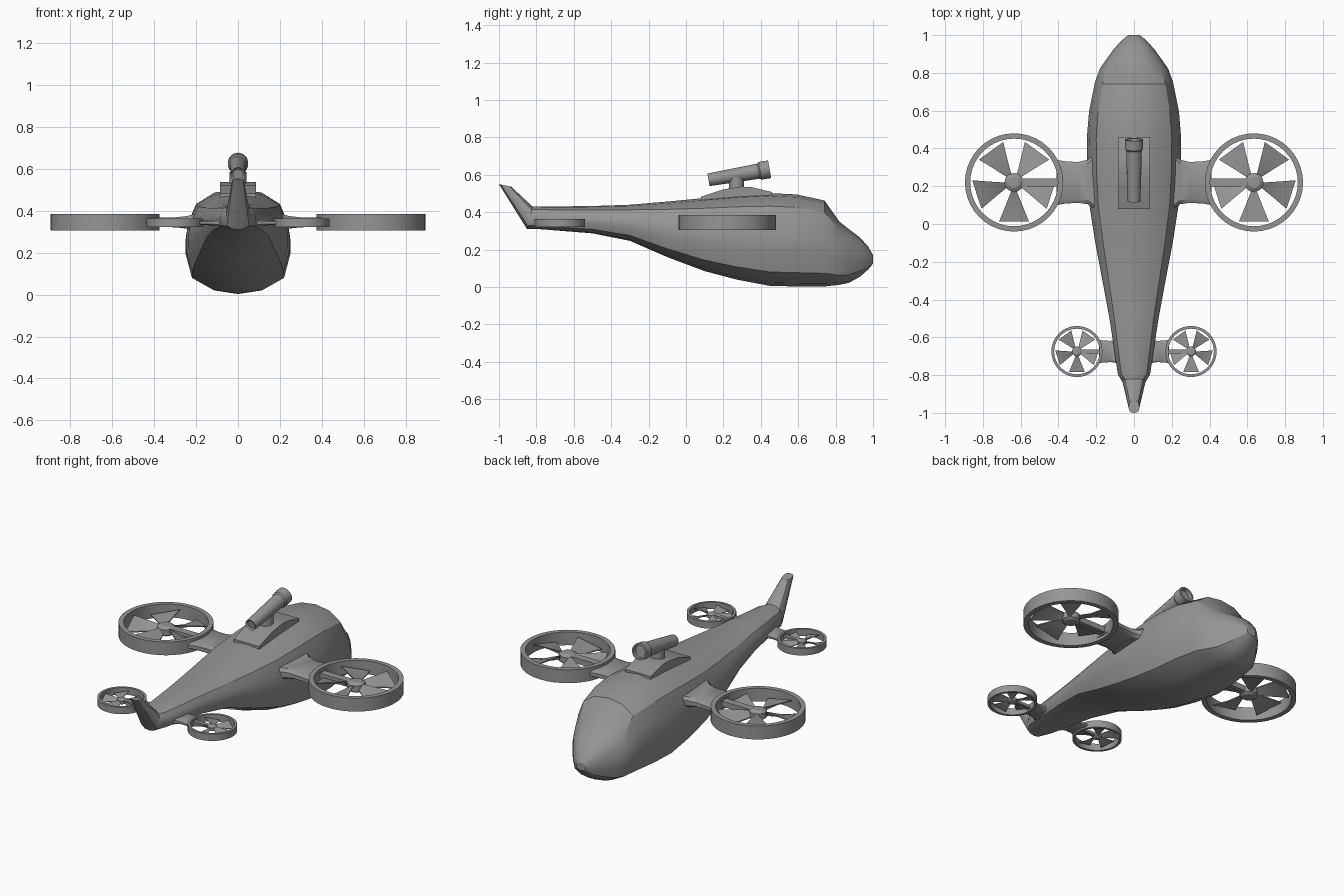
import bpy, bmesh, math
from mathutils import Vector, Matrix

if "Cube" in bpy.data.objects:
    bpy.data.objects.remove(bpy.data.objects["Cube"])

grey = bpy.data.materials.new("hull grey")
grey.diffuse_color = (0.3, 0.3, 0.3, 1)
grey.use_nodes = True
grey.node_tree.nodes["Principled BSDF"].inputs["Base Color"].default_value = grey.diffuse_color


def finish(name, bm, angle=30):
    bmesh.ops.recalc_face_normals(bm, faces=bm.faces)
    me = bpy.data.meshes.new(name)
    bm.to_mesh(me)
    bm.free()
    ob = bpy.data.objects.new(name, me)
    bpy.context.collection.objects.link(ob)
    me.materials.append(grey)
    bpy.ops.object.select_all(action='DESELECT')
    ob.select_set(True)
    bpy.context.view_layer.objects.active = ob
    bpy.ops.object.shade_smooth_by_angle(angle=math.radians(angle))
    return ob


def loft(bm, rings, closed=False):
    """Skin a list of point rings; cap the ends unless the rings form a loop."""
    vs = [[bm.verts.new(p) for p in r] for r in rings]
    n = len(vs[0])
    pairs = list(zip(vs, vs[1:])) + ([(vs[-1], vs[0])] if closed else [])
    for a, b in pairs:
        for i in range(n):
            j = (i + 1) % n
            bm.faces.new((a[i], a[j], b[j], b[i]))
    if not closed:
        bm.faces.new(vs[0])
        bm.faces.new(vs[-1])


def circle(r, z, n):
    return [(r * math.cos(2 * math.pi * i / n), r * math.sin(2 * math.pi * i / n), z)
            for i in range(n)]


def prism(bm, outline, axis, lo, hi):
    """Extrude a 2D outline along x (outline is y,z) or z (outline is x,y)."""
    put = (lambda p, d: (d, p[0], p[1])) if axis == 'x' else (lambda p, d: (p[0], p[1], d))
    loft(bm, [[put(p, d) for p in outline] for d in (lo, hi)])


# Fuselage: half cross-section as (width fraction, height fraction)
HALF = [(0, 0), (.48, .035), (.88, .15), (1, .38), (1, .52), (.95, .68), (.8, .86), (.45, .97), (0, 1)]
# y bottom, z bottom, y top, z top, half width
STATIONS = [
    (-1.00, .55, -.935, .537, .028), (-.85, .31, -.82, .43, .06),
    (-.80, .311, -.79, .43, .085), (-.5, .287, -.5, .433, .13),
    (-.3, .247, -.3, .44, .167), (-.1, .16, -.1, .457, .205),
    (.1, .085, .1, .476, .236), (.27, .04, .27, .492, .247),
    (.45, .006, .45, .502, .25), (.6, .003, .59, .495, .238),
    (.75, .004, .74, .463, .208), (.82, .012, .82, .35, .182),
    (.87, .022, .87, .31, .148), (.93, .055, .93, .265, .104),
    (.975, .095, .975, .215, .062), (1.0, .125, 1.0, .17, .03)]
bm = bmesh.new()
rings = []
for yb, zb, yt, zt, w in STATIONS:
    half = [(u * w, yb + (yt - yb) * v, zb + (zt - zb) * v) for u, v in HALF]
    rings.append(half + [(-x, y, z) for x, y, z in half[-2:0:-1]])
loft(bm, rings)
finish("fuselage", bm, 28)

# Roof fairing
bm = bmesh.new()
prism(bm, [(.08, .44), (.08, .483), (.2, .522), (.3, .537), (.35, .534), (.46, .508), (.46, .44)],
      'x', -.085, .085)
finish("roof_fairing", bm)

# Turret post and tube on the roof
bm = bmesh.new()
loft(bm, [[(x, y + .27, z) for x, y, z in circle(.04, h, 20)] for h in (.51, .585)])
finish("turret_post", bm)

bm = bmesh.new()
start, end = Vector((0, .12, .573)), Vector((0, .447, .63))
turn = Matrix.Translation(start) @ (end - start).to_track_quat('Z', 'Y').to_matrix().to_4x4()
length = (end - start).length
TUBE = [(.024, .008), (.034, 0), (.041, length - .06), (.048, length - .052),
        (.048, length), (.038, length), (.036, length - .02)]
loft(bm, [[turn @ Vector(p) for p in circle(r, h, 24)] for r, h in TUBE])
finish("turret_tube", bm)


def rotor(prefix, side, cx, cy, cz, s):
    """Ducted fan with arm; local +x points outboard, mirrored by side."""
    place = Matrix.Translation((side * cx, cy, cz)) @ Matrix.Diagonal((side * s, s, s, 1))

    def done(name, bm):
        bmesh.ops.transform(bm, matrix=place, verts=bm.verts)
        finish(prefix + name, bm)

    # Duct ring
    bm = bmesh.new()
    loft(bm, [circle(r, z, 40) for r, z in ((.26, -.04), (.26, .04), (.232, .04), (.232, -.04))], True)
    done("_duct", bm)

    # Hub
    bm = bmesh.new()
    loft(bm, [circle(r, z, 20) for r, z in ((.035, -.03), (.05, -.02), (.05, .015), (.03, .028))])
    done("_hub", bm)

    # Five pitched blades, wider at the tip
    bm = bmesh.new()
    for k in range(5):
        mid = math.radians(54 + 72 * k)
        ringset = []
        for r, spread in ((.035, 16), (.13, 20), (.222, 21)):
            a = math.radians(spread)
            pts = [(-a, -.018), (a, .012), (a, .018), (-a, -.012)]
            ringset.append([(r * math.cos(mid + t), r * math.sin(mid + t), z) for t, z in pts])
        loft(bm, ringset)
    done("_blades", bm)

    # Strut between the hub and the duct
    bm = bmesh.new()
    loft(bm, [[(x, y, z) for y, z in ((-.022, -.015), (.022, -.015), (.022, .018), (-.022, .018))]
              for x in (-.24, -.03)])
    done("_strut", bm)

    # Waisted arm to the fuselage, thicker at the root
    bm = bmesh.new()
    ARM = [(-.225, -.12, .12, .022), (-.27, -.112, .112, .022), (-.34, -.108, .108, .024),
           (-.39, -.115, .12, .03), (-.425, -.14, .15, .038), (-.47, -.14, .15, .038)]
    loft(bm, [[(x, a, -t * .5), (x, a + .02, -t), (x, b - .02, -t), (x, b, -t * .5),
               (x, b, t * .5), (x, b - .02, t), (x, a + .02, t), (x, a, t * .5)]
              for x, a, b, t in ARM])
    done("_arm", bm)


for side, label in ((-1, "left"), (1, "right")):
    rotor(label + "_main_rotor", side, .635, .22, .345, 1)
    rotor(label + "_tail_rotor", side, .302, -.675, .343, .52)
